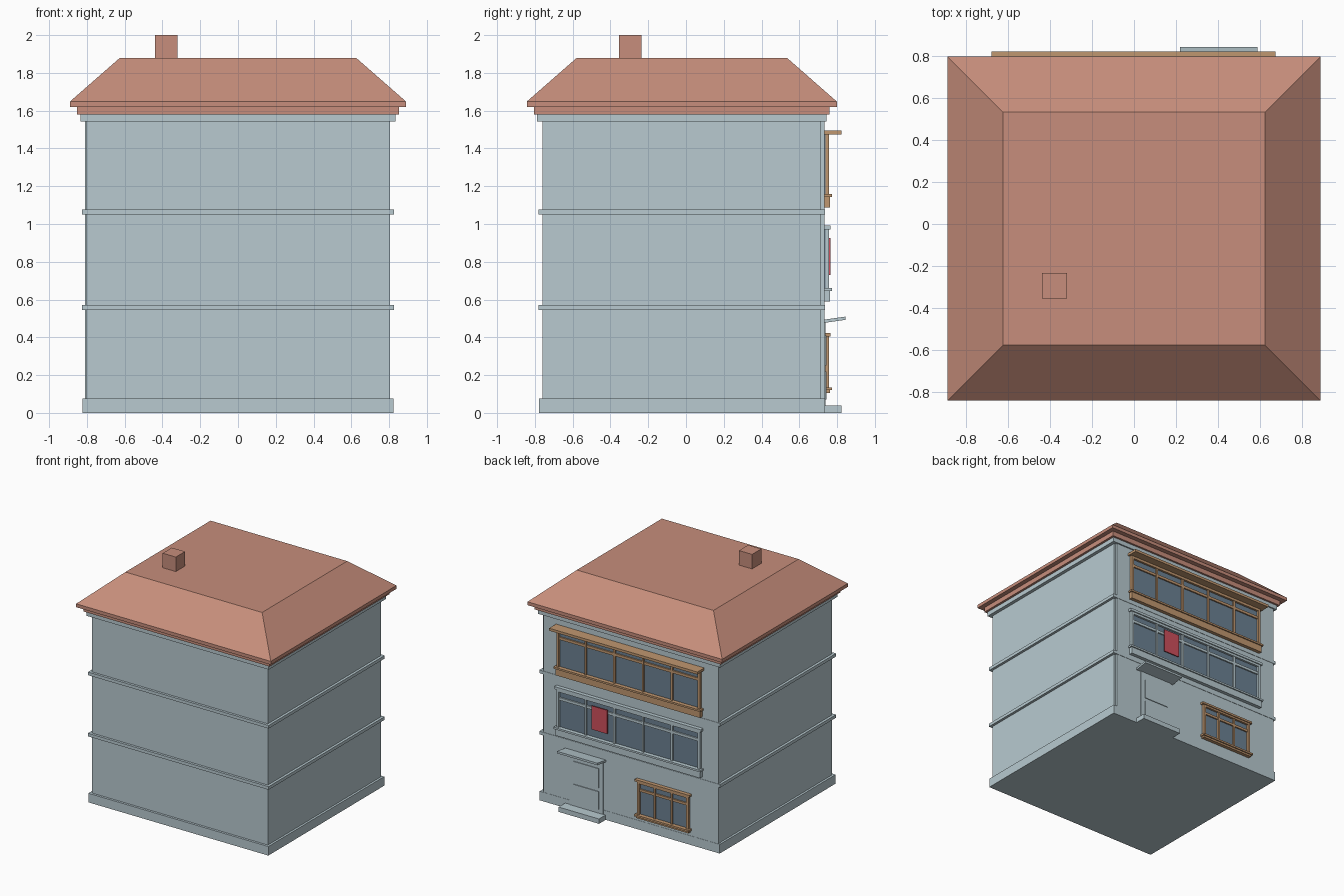
import bpy
import bmesh
from mathutils import Vector

cube = bpy.data.objects.get("Cube")
if cube:
    bpy.data.objects.remove(cube, do_unlink=True)


def material(name, rgb):
    mat = bpy.data.materials.new(name)
    mat.use_nodes = True
    color = (*rgb, 1.0)
    mat.diffuse_color = color
    mat.node_tree.nodes["Principled BSDF"].inputs["Base Color"].default_value = color
    return mat


WALL = material("pale blue plaster", (0.48, 0.59, 0.63))
ROOF = material("terracotta", (0.57, 0.27, 0.20))
WOOD = material("brown wood", (0.53, 0.31, 0.16))
GLASS = material("window glass", (0.15, 0.22, 0.29))
RED = material("red poster", (0.62, 0.08, 0.11))

CENTER_Y = -0.022   # middle of the building depth
FACE = 0.733        # outer plane of the decorated wall


def block(name, mat, x, y, z, taper=None, lift=0.0):
    """Box from ranges; taper insets the top, lift raises the outer +y edge."""
    mesh = bpy.data.meshes.new(name)
    bm = bmesh.new()
    bmesh.ops.create_cube(bm, size=1)
    for v in bm.verts:
        sx, sy, sz = (c + 0.5 for c in v.co)
        v.co = Vector((x[0] + sx * (x[1] - x[0]),
                       y[0] + sy * (y[1] - y[0]),
                       z[0] + sz * (z[1] - z[0]) + lift * sy))
        if taper and sz > 0.5:
            v.co.x += taper if sx < 0.5 else -taper
            v.co.y += taper if sy < 0.5 else -taper
    bm.to_mesh(mesh)
    bm.free()
    mesh.materials.append(mat)
    obj = bpy.data.objects.new(name, mesh)
    bpy.context.collection.objects.link(obj)
    return obj


def layer(name, mat, half_x, half_y, z, taper=None):
    """Storey-wide block centred on the building."""
    return block(name, mat, (-half_x, half_x),
                 (CENTER_Y - half_y, CENTER_Y + half_y), z, taper)


def window(name, mat, x, z, panes, transom, bar=0.022, sill=0.07):
    """Framed window on the decorated wall, with sill, mullions and transom."""
    inner, front = FACE - 0.005, 0.756
    z_sill = z[0] + sill
    block(name + "_glass", GLASS, x, (inner, FACE + 0.006), (z_sill, z[1]))
    block(name + "_sill", mat, (x[0] - 0.005, x[1] + 0.005),
          (inner, front + 0.006), (z[0], z_sill))
    block(name + "_sill_lip", mat, (x[0] - 0.015, x[1] + 0.015),
          (inner, front + 0.016), (z_sill - 0.015, z_sill))
    block(name + "_head", mat, x, (inner, front), (z[1] - bar, z[1]))
    block(name + "_transom", mat, x, (inner, front - 0.006),
          (transom - bar / 2, transom + bar / 2))
    # Jambs at both ends, thinner mullions between panes
    step = (x[1] - x[0]) / panes
    for i in range(panes + 1):
        edge = i in (0, panes)
        mid = x[0] + i * step
        width = bar if edge else bar * 0.75
        if edge:
            mid += width / 2 if i == 0 else -width / 2
        block(f"{name}_post_{i}", mat, (mid - width / 2, mid + width / 2),
              (inner, front if edge else front - 0.003), (z_sill, z[1]))


# Building body, plinth, string courses and cornice
layer("body", WALL, 0.805, 0.738, (0.0, 1.57))
layer("plinth", WALL, 0.823, 0.757, (0.0, 0.075))
for number, height in enumerate((0.545, 1.051)):
    layer(f"string_course_{number}", WALL, 0.826, 0.758, (height, height + 0.026))
layer("cornice", WALL, 0.833, 0.766, (1.543, 1.58))
block("facade_panel", WALL, (-0.81, 0.79), (0.70, FACE), (0.07, 1.55))

# Roof
layer("roof_soffit", ROOF, 0.852, 0.782, (1.58, 1.62))
layer("roof_eave", ROOF, 0.89, 0.821, (1.62, 1.648))
layer("hipped_roof", ROOF, 0.89, 0.821, (1.648, 1.88), taper=0.265)
block("chimney", ROOF, (-0.44, -0.32), (-0.355, -0.235), (1.85, 2.0))

# Top floor window with wide wooden ledge
WIDE = (-0.657, 0.657)
window("top_window", WOOD, WIDE, (1.088, 1.476), 5, 1.395)
block("top_window_ledge", WOOD, (-0.68, 0.675), (0.72, 0.823), (1.475, 1.496))

# Middle floor window with poster
window("middle_window", WALL, WIDE, (0.59, 0.975), 5, 0.895)
block("middle_window_cap", WALL, (-0.67, 0.67), (0.72, 0.764), (0.972, 0.993))
block("poster", RED, (0.185, 0.33), (0.757, 0.765), (0.73, 0.925))

# Ground floor window
window("ground_window", WOOD, (-0.55, -0.08), (0.105, 0.41), 3, 0.335,
       bar=0.02, sill=0.03)
block("ground_window_cap", WOOD, (-0.565, -0.065), (0.72, 0.764), (0.405, 0.422))

# Entrance: door, raised panels, canopy and step
DOOR = (0.24, 0.55)
block("door", WALL, DOOR, (0.72, 0.739), (0.04, 0.48))
for number, span in enumerate(((0.07, 0.22), (0.25, 0.41))):
    block(f"door_panel_{number}", WALL, (DOOR[0] + 0.04, DOOR[1] - 0.04),
          (0.73, 0.745), span)
block("canopy", WALL, (0.22, 0.59), (0.72, 0.845), (0.475, 0.492), lift=0.018)
block("door_step", WALL, (0.22, 0.59), (0.70, 0.822), (0.0, 0.04))
